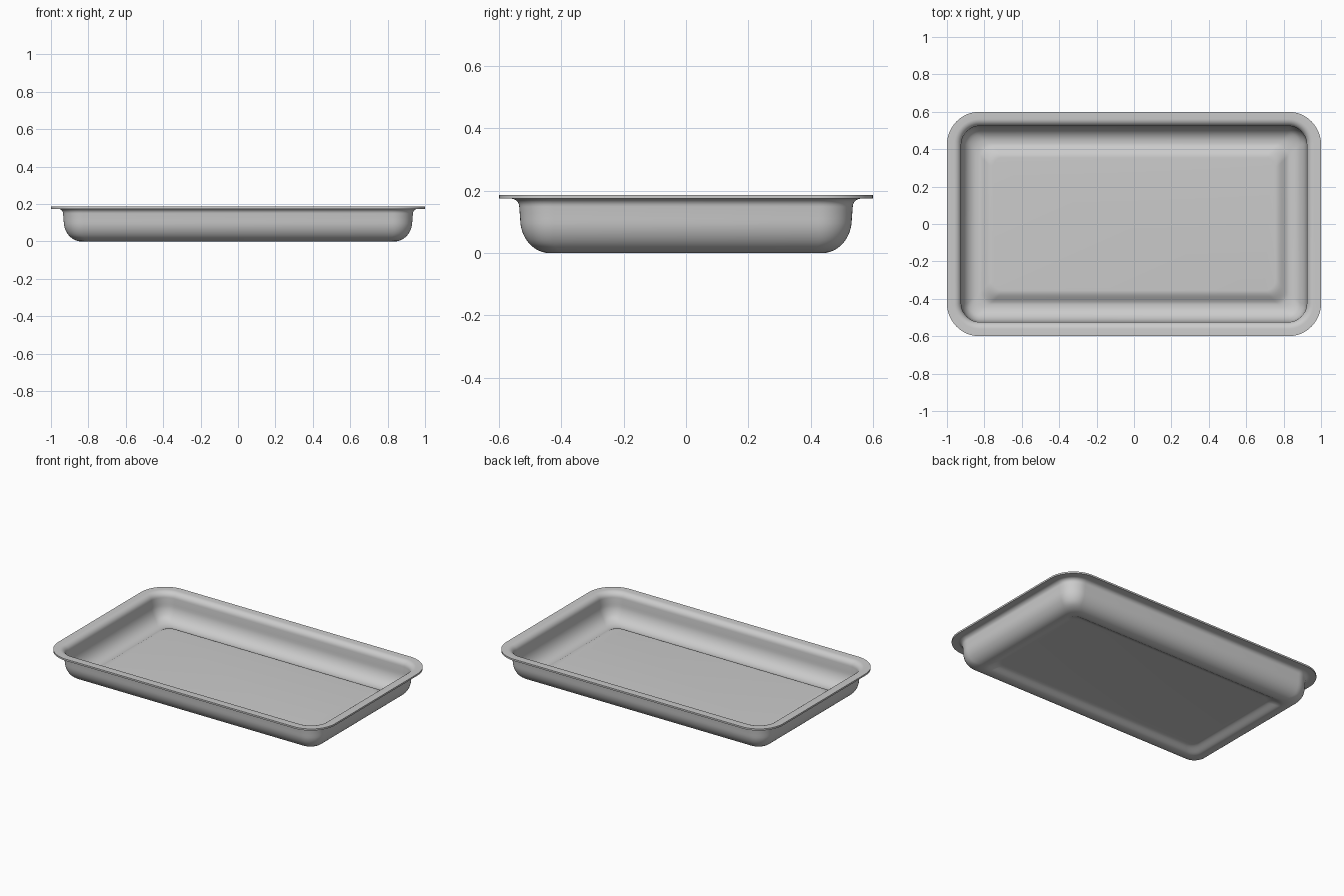
import bpy, bmesh
from math import sin, cos, pi

if "Cube" in bpy.data.objects:
    bpy.data.objects.remove(bpy.data.objects["Cube"])

HX, HY = 1.0, 0.6      # half size of the rim
THICK = 0.011
ARC = 12               # segments per corner


def ring(bm, d, z):
    """Rounded rectangle inset by d from the rim edge."""
    r = 0.175 - d if d < 0.1 else max(0.055, 0.075 - (d - 0.1) * 0.2)
    hx, hy = HX - d, HY - d
    verts = []
    for k, (sx, sy) in enumerate([(1, 1), (-1, 1), (-1, -1), (1, -1)]):
        for i in range(ARC + 1):
            a = (k + i / ARC) * pi / 2
            verts.append(bm.verts.new((sx * (hx - r) + r * cos(a),
                                       sy * (hy - r) + r * sin(a), z)))
    return verts


# underside profile (inset, height) from raised floor panel out to the rim
profile = []
for i in range(11):                      # soft step down from the panel
    t = i / 10
    profile.append((0.245 - 0.075 * t, 0.03 * (1 + cos(pi * t)) / 2))
for i in range(13):                      # bowl-shaped lower wall
    a = i / 12 * pi / 2
    profile.append((0.163 - 0.095 * sin(a), 0.11 * (1 - cos(a))))
for i in range(7):                       # flare into the rim
    a = i / 6 * pi / 2
    profile.append((0.065 - 0.027 * (1 - cos(a)), 0.149 + 0.026 * sin(a)))
profile.append((0.0, 0.175))

# tray sheet
bm = bmesh.new()
rings = [ring(bm, d, z) for d, z in profile]
bm.faces.new(rings[0])
for a, b in zip(rings, rings[1:]):
    n = len(a)
    for i in range(n):
        j = (i + 1) % n
        bm.faces.new((a[i], b[i], b[j], a[j]))
bm.normal_update()
mesh = bpy.data.meshes.new("baking_tray")
bm.to_mesh(mesh)
bm.free()
tray = bpy.data.objects.new("baking_tray", mesh)
bpy.context.collection.objects.link(tray)

# thickness added towards the inside and top
bpy.context.view_layer.objects.active = tray
tray.select_set(True)
mod = tray.modifiers.new("thickness", 'SOLIDIFY')
mod.thickness = THICK
mod.offset = 1.0
mod.use_even_offset = True
bpy.ops.object.modifier_apply(modifier=mod.name)
bpy.ops.object.shade_smooth_by_angle(angle=0.6)
